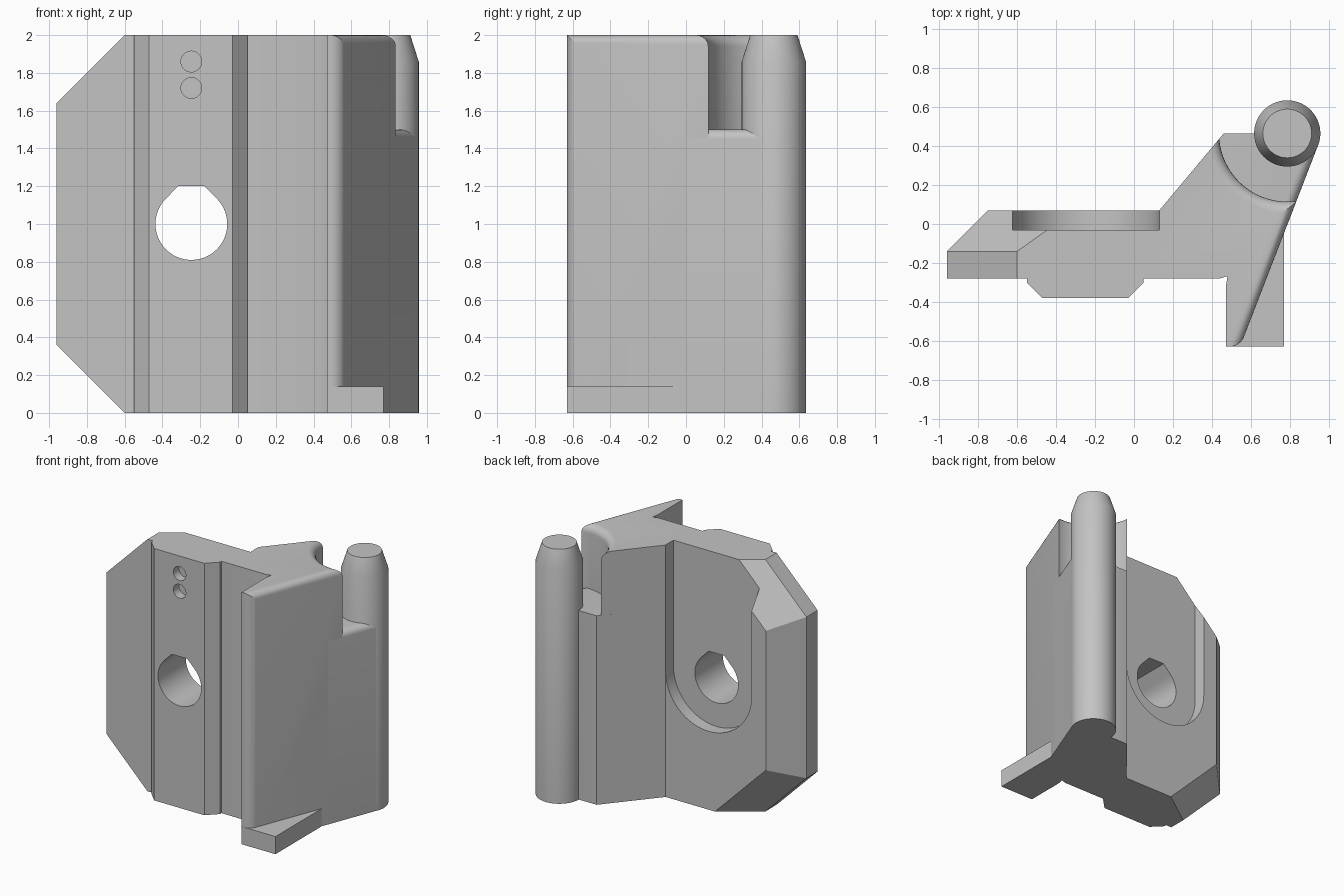
import bpy, bmesh, math
from mathutils import Vector

cube = bpy.data.objects.get("Cube")
if cube:
    bpy.data.objects.remove(cube, do_unlink=True)

grey = bpy.data.materials.new("light grey")
grey.use_nodes = True
COLOUR = (0.55, 0.55, 0.55, 1)
grey.diffuse_color = COLOUR
grey.node_tree.nodes["Principled BSDF"].inputs["Base Color"].default_value = COLOUR

POST = Vector((0.787, 0.465, 0))
TANGENT = (0.945, 0.404)          # where the slanted web meets the post


def finish(name, bm):
    bmesh.ops.recalc_face_normals(bm, faces=bm.faces)
    mesh = bpy.data.meshes.new(name)
    bm.to_mesh(mesh)
    bm.free()
    mesh.materials.append(grey)
    ob = bpy.data.objects.new(name, mesh)
    bpy.context.collection.objects.link(ob)
    return ob


def prism(points, start, end, axis="z"):
    """Extrude an outline along z, or an x-z outline along y."""
    bm = bmesh.new()
    place = (lambda a, b: (a, b, start)) if axis == "z" else (lambda a, b: (a, start, b))
    face = bm.faces.new([bm.verts.new(place(a, b)) for a, b in points])
    new = bmesh.ops.extrude_face_region(bm, geom=[face])["geom"]
    shift = Vector((0, 0, end - start)) if axis == "z" else Vector((0, end - start, 0))
    bmesh.ops.translate(bm, vec=shift, verts=[g for g in new if isinstance(g, bmesh.types.BMVert)])
    bmesh.ops.recalc_face_normals(bm, faces=bm.faces)
    return bm


def lathe(points, steps=96):
    """Spin a radius-height outline about the post axis."""
    bm = bmesh.new()
    verts = [bm.verts.new(POST + Vector((r, 0, z))) for r, z in points]
    edges = [bm.edges.new(pair) for pair in zip(verts, verts[1:])]
    bmesh.ops.spin(bm, geom=verts + edges, cent=POST, axis=(0, 0, 1),
                   angle=2 * math.pi, steps=steps)
    bmesh.ops.remove_doubles(bm, verts=bm.verts, dist=0.0005)
    return bm


def arc(cx, cz, r, start, end, steps):
    angles = [math.radians(start + (end - start) * i / steps) for i in range(steps + 1)]
    return [(cx + r * math.cos(a), cz + r * math.sin(a)) for a in angles]


def round_edges(bm, rule, width):
    edges = [e for e in bm.edges if rule(*(v.co for v in e.verts))]
    bmesh.ops.bevel(bm, geom=edges, offset=width, segments=6, profile=0.5,
                    affect="EDGES", clamp_overlap=False)


def on_web(co):
    """True on the slanted right-hand face of the web."""
    return abs(co.x - TANGENT[0] - (co.y - TANGENT[1]) * 0.387) < 0.004


def cut(ob, cutters):
    for cutter in cutters:
        cutter.hide_render = True
        mod = ob.modifiers.new("cut", "BOOLEAN")
        mod.operation, mod.solver, mod.object = "DIFFERENCE", "EXACT", cutter
        bpy.context.view_layer.objects.active = ob
        bpy.ops.object.modifier_apply(modifier=mod.name)
        bpy.data.objects.remove(cutter, do_unlink=True)


# Main body: plate, front rail and slanted web in one outline
outline = [(-0.96, -0.28), (-0.55, -0.28), (-0.55, -0.3), (-0.47, -0.38), (-0.03, -0.38),
           (0.05, -0.3), (0.05, -0.28), (0.44, -0.28), (0.48, -0.268), (0.472, -0.32),
           (0.472, -0.63), (0.545, -0.63), TANGENT, POST[:2], (0.46, 0.464),
           (0.13, 0.07), (-0.75, 0.07), (-0.96, -0.14)]
bm = prism(outline, 0, 2)
round_edges(bm, lambda a, b: on_web(a) and on_web(b) and
            (min(a.z, b.z) > 1.9 or max(a.y, b.y) < -0.6), 0.05)

# Clipped plate corners and their back chamfers, top and bottom
for z, up in ((2, 1), (0, -1)):
    diagonal = Vector((-1, 0, up)).normalized()
    for normal in (diagonal, diagonal + Vector((0, 1, 0))):
        res = bmesh.ops.bisect_plane(bm, geom=bm.verts[:] + bm.edges[:] + bm.faces[:],
                                     plane_co=(-0.6, -0.14, z), plane_no=normal,
                                     dist=0.0001, clear_outer=True)
        rim = [g for g in res["geom_cut"] if isinstance(g, bmesh.types.BMEdge) and g.is_boundary]
        bmesh.ops.holes_fill(bm, edges=rim, sides=0)
body = finish("body", bm)

# Cutters: rear slot, bore with flat crown, two dimples, notch around the post
slot = [(-0.625, 2.2)] + arc(-0.247, 1, 0.378, 180, 360, 40) + [(0.131, 2.2)]
bore = arc(-0.247, 1, 0.19, 135, 405, 56) + [(-0.179, 1.202), (-0.315, 1.202)]
flare = arc(0.41, 1.94, 0.06, 180, 90, 6)
notch = [(0, 1.4), (0.35, 1.4)] + flare + [(0.41, 2.1), (0, 2.1)]
cutters = [finish("slot_cutter", prism(slot, -0.03, 0.3, "y")),
           finish("bore_cutter", prism(bore, -0.6, 0.3, "y")),
           finish("notch_cutter", lathe(notch))]
for z in (1.72, 1.86):
    cutters.append(finish("dimple_cutter",
                          prism(arc(-0.247, z, 0.055, 0, 350, 35), -0.5, -0.31, "y")))
cut(body, cutters)

# Ledge at the notch floor, rounded on its outer side
bm = prism([(0.789, 0), TANGENT, POST[:2], (0.46, 0.464), (0.33, 0.309)], 0, 1.5)
round_edges(bm, lambda a, b: on_web(a) and on_web(b) and min(a.z, b.z) > 1.4, 0.05)
ledge = finish("notch_ledge", bm)

# Round post with tapered tip
post = finish("post", lathe([(0, 0), (0.17, 0), (0.17, 1.86), (0.125, 2), (0, 2)]))

# Flat foot under the web
foot = finish("foot", prism([(0.472, -0.63), (0.77, -0.63), (0.77, -0.05),
                             (0.7, -0.1), (0.472, -0.5)], 0, 0.14))

# Smooth the round surfaces, keep hard edges
bpy.ops.object.select_all(action="DESELECT")
for ob in (body, ledge, post, foot):
    ob.select_set(True)
bpy.context.view_layer.objects.active = body
bpy.ops.object.shade_smooth_by_angle(angle=math.radians(25))
